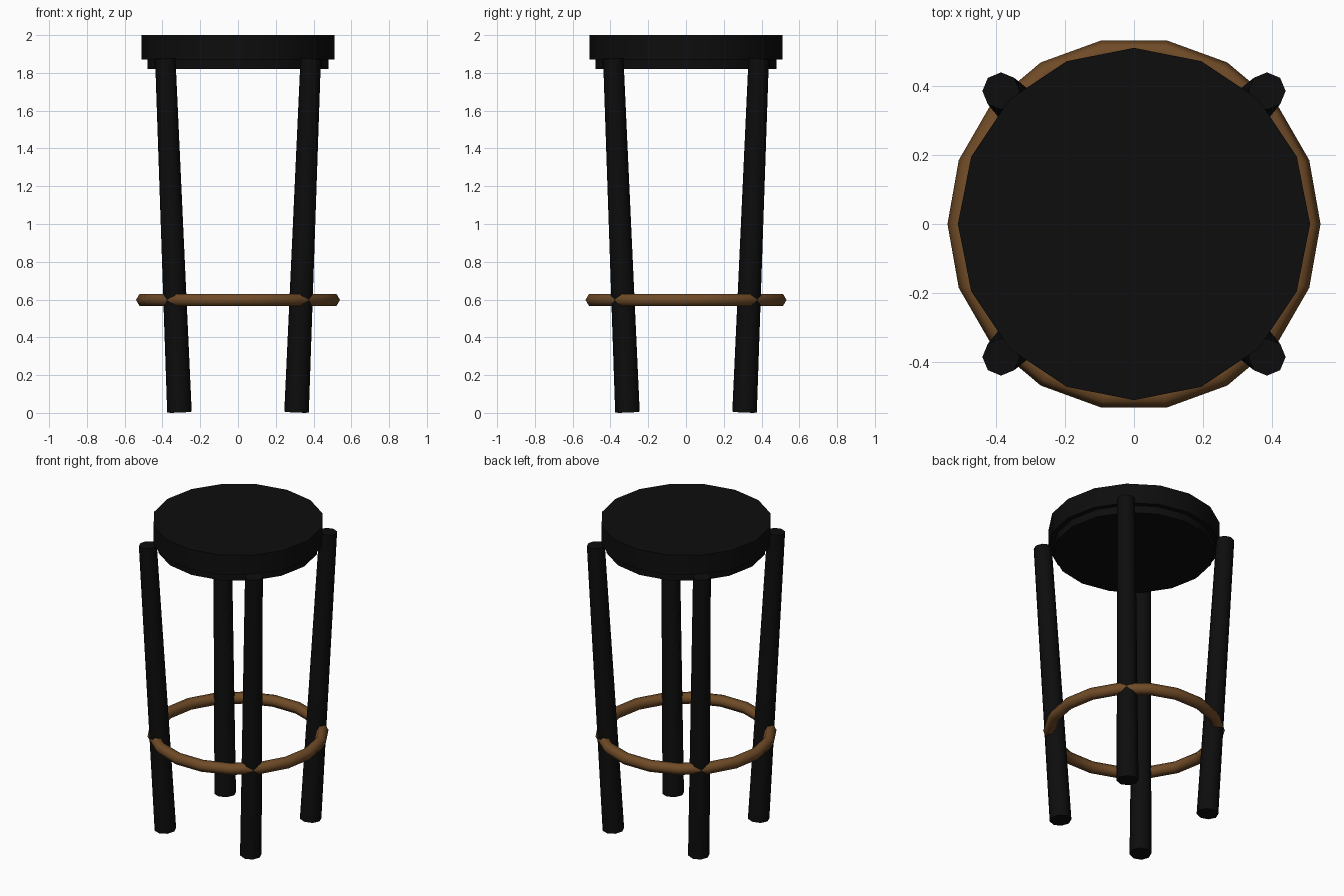
import bpy
import math
from mathutils import Vector

if "Cube" in bpy.data.objects:
    bpy.data.objects.remove(bpy.data.objects["Cube"])


def material(name, color):
    mat = bpy.data.materials.new(name)
    mat.diffuse_color = (*color, 1)
    mat.use_nodes = True
    mat.node_tree.nodes["Principled BSDF"].inputs["Base Color"].default_value = mat.diffuse_color
    return mat


black = material("black", (0.004, 0.004, 0.004))
brown = material("brown", (0.16, 0.07, 0.02))


def finish(name, mat, angle=30):
    obj = bpy.context.object
    obj.name = name
    obj.data.materials.append(mat)
    bpy.ops.object.shade_smooth_by_angle(angle=math.radians(angle))
    return obj


def disc(name, radius, z0, z1):
    bpy.ops.mesh.primitive_cylinder_add(vertices=16, radius=radius, depth=z1 - z0,
                                        location=(0, 0, (z0 + z1) / 2))
    return finish(name, black)


# Seat cushion and the smaller plate beneath it
disc("seat", 0.51, 1.87, 2.0)
disc("seat_plate", 0.48, 1.82, 1.88)

# Four tapered legs leaning outward towards the top
for sx, side in ((-1, "left"), (1, "right")):
    for sy, end in ((-1, "front"), (1, "back")):
        foot = Vector((sx * 0.31, sy * 0.31, 0.004))
        top = Vector((sx * 0.385, sy * 0.385, 1.877))
        axis = top - foot
        bpy.ops.mesh.primitive_cone_add(vertices=8, radius1=0.065, radius2=0.054,
                                        depth=axis.length, location=(foot + top) / 2)
        bpy.context.object.rotation_euler = Vector((0, 0, 1)).rotation_difference(axis).to_euler()
        finish(f"{end}_{side}_leg", black, 50)

# Footrest ring
bpy.ops.mesh.primitive_torus_add(major_segments=18, minor_segments=6,
                                 major_radius=0.504, minor_radius=0.036, location=(0, 0, 0.598))
finish("footrest_ring", brown, 65)
